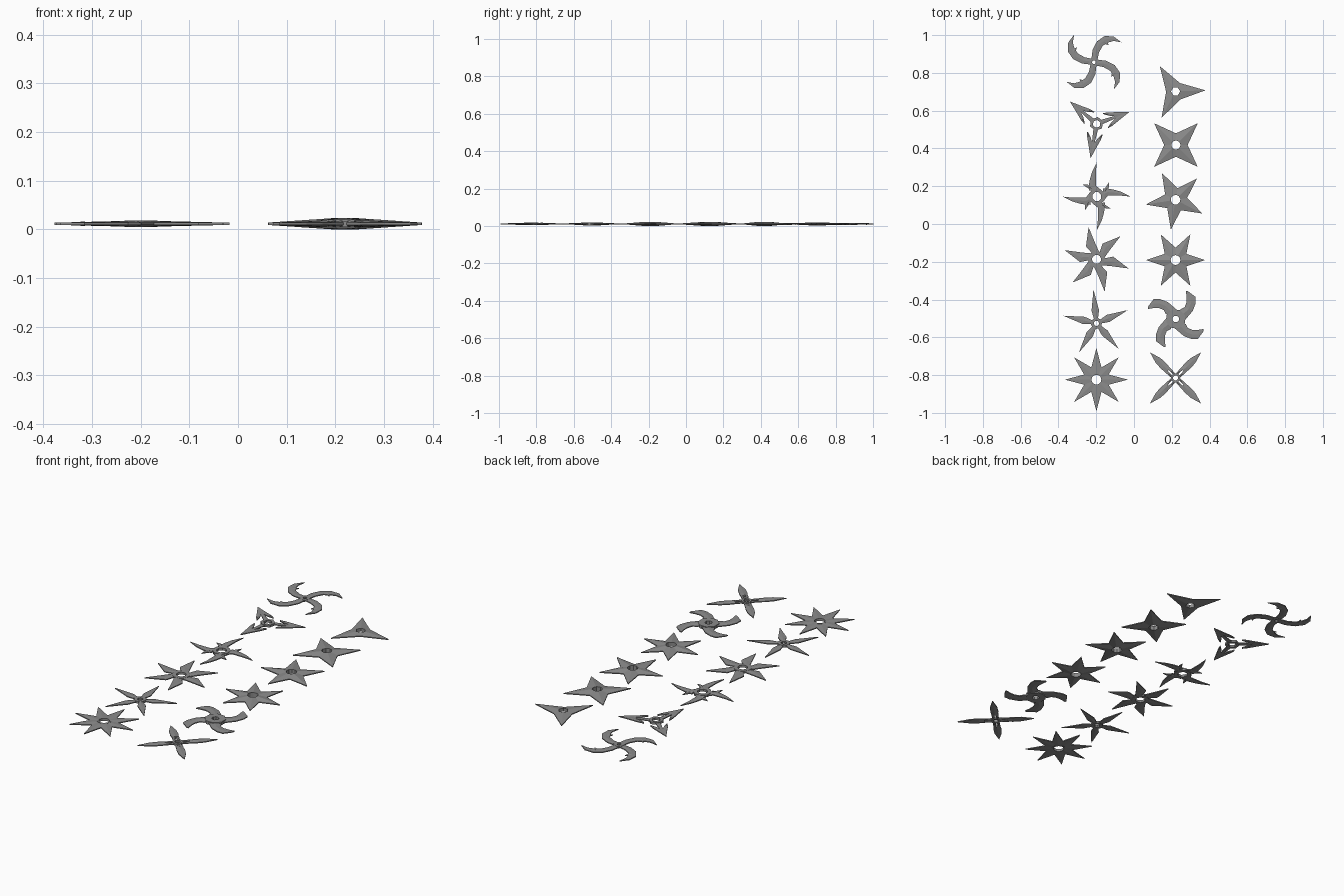
import bpy, bmesh
from math import cos, sin, radians, pi

if "Cube" in bpy.data.objects:
    bpy.data.objects.remove(bpy.data.objects["Cube"])

Z = 0.0115    # mid plane of every throwing star
E = 0.0025    # half thickness of the blade edges

steel = bpy.data.materials.new("dark_steel")
steel.diffuse_color = (0.26, 0.26, 0.26, 1)
steel.use_nodes = True
steel.node_tree.nodes["Principled BSDF"].inputs["Base Color"].default_value = steel.diffuse_color


def finish(bm, name, x, y):
    bmesh.ops.recalc_face_normals(bm, faces=bm.faces[:])
    me = bpy.data.meshes.new(name)
    bm.to_mesh(me)
    bm.free()
    me.materials.append(steel)
    ob = bpy.data.objects.new(name, me)
    ob.location = (x, y, Z)
    bpy.context.collection.objects.link(ob)


def pair(bm, x, y, h):
    """Matching vertices above and below the mid plane."""
    return bm.verts.new((x, y, h)), bm.verts.new((x, y, -h))


def band(bm, inner, outer):
    """Closed plate between two loops of (top, bottom) vertex pairs."""
    n = len(inner)
    for i in range(n):
        a, b, c, d = inner[i], outer[i], outer[(i + 1) % n], inner[(i + 1) % n]
        bm.faces.new((a[0], b[0], c[0], d[0]))
        bm.faces.new((a[1], d[1], c[1], b[1]))
        bm.faces.new((b[0], b[1], c[1], c[0]))
        bm.faces.new((a[0], d[0], d[1], a[1]))


def ring(bm, n, start, r_in, r_out, h):
    loops = [[], []]
    for i in range(n):
        a = radians(start) + i * 2 * pi / n
        for lst, r in zip(loops, (r_in, r_out)):
            lst.append(pair(bm, r * cos(a), r * sin(a), h))
    band(bm, *loops)


def ridged_star(name, x, y, n, start, tip, valley, hole, h, rim=None):
    """Pointed star with ridges running from the hole to the tips."""
    bm = bmesh.new()
    inner, outer = [], []
    for i in range(2 * n):
        a = radians(start) + i * pi / n
        r = valley if i % 2 else tip
        inner.append(pair(bm, hole * cos(a), hole * sin(a), h))
        outer.append(pair(bm, r * cos(a), r * sin(a), E))
    band(bm, inner, outer)
    if rim:
        ring(bm, *rim)
    finish(bm, name, x, y)


def blade(bm, sections, angle, h):
    """Loft (left x, left y, right x, right y) sections with a centre ridge."""
    c, s = cos(radians(angle)), sin(radians(angle))
    rows = []
    for i, (lx, ly, rx, ry) in enumerate(sections):
        k = i / (len(sections) - 1)
        hh = h + (E - h) * k
        if abs(lx - rx) + abs(ly - ry) < 1e-4:
            hh = E
        pts = ((lx, ly, E), ((lx + rx) / 2, (ly + ry) / 2, hh), (rx, ry, E))
        rows.append([pair(bm, c * px - s * py, s * px + c * py, z) for px, py, z in pts])
    for a, b in zip(rows, rows[1:]):
        for j in (0, 1):
            bm.faces.new((a[j][0], a[j + 1][0], b[j + 1][0], b[j][0]))
            bm.faces.new((a[j][1], b[j][1], b[j + 1][1], a[j + 1][1]))
        for j in (0, 2):
            bm.faces.new((a[j][0], b[j][0], b[j][1], a[j][1]))
    for r in (rows[0], rows[-1]):
        bm.faces.new((r[0][0], r[1][0], r[2][0], r[2][1], r[1][1], r[0][1]))
    bmesh.ops.remove_doubles(bm, verts=[v for r in rows for p in r for v in p], dist=1e-5)


def straight(*stations):
    """Sections along +x from (distance, left offset, right offset)."""
    return [(d, l, d, r) for d, l, r in stations]


def bladed_star(name, x, y, n, start, blades, h, hub):
    bm = bmesh.new()
    ring(bm, *hub)
    for i in range(n):
        for b in blades:
            blade(bm, b, start + i * 360 / n, h)
    finish(bm, name, x, y)


def scaled(*rows):
    return [tuple(v * 0.00529 for v in r) for r in rows]


# Plain pointed stars
ridged_star("three_point_star", 0.22, 0.702, 3, 2, 0.158, 0.050, 0.024, 0.0085)
ridged_star("four_point_star", 0.222, 0.418, 4, 45, 0.163, 0.062, 0.025, 0.0115)
ridged_star("five_point_star", 0.22, 0.128, 5, 45, 0.160, 0.062, 0.026, 0.0115)
ridged_star("six_point_star", 0.22, -0.191, 6, 0, 0.157, 0.066, 0.026, 0.0115)
ridged_star("eight_point_star", -0.199, -0.824, 8, 0, 0.167, 0.070, 0.028, 0.006,
            (16, 0, 0.026, 0.034, 0.0065))

# Broad hooked star
hook = scaled((4, 7, 6, -5), (5, 10, 11, 1), (9, 12, 17, 8), (11, 17, 20, 16),
              (11, 22, 20, 22), (10, 28, 12, 28))
bladed_star("hooked_star", 0.221, -0.503, 4, 0, [hook], 0.008,
            (8, 22.5, 0.018, 0.052, 0.0085))

# Crossed leaf star with split blade roots
leaf_x = straight((0.056, 0.016, -0.016), (0.085, 0.020, -0.020),
                  (0.130, 0.018, -0.018), (0.192, 0, 0))
root = straight((0.018, 0.015, 0.004), (0.040, 0.017, 0.004), (0.066, 0.018, 0.003))
root_m = [(c, -d, a, -b) for a, b, c, d in root]
bladed_star("crossed_leaf_star", 0.22, -0.815, 4, 45, [leaf_x, root, root_m], 0.007,
            (8, 22.5, 0.014, 0.026, 0.006))

# Five leaf star
leaf = straight((0.022, 0.010, -0.010), (0.068, 0.020, -0.020), (0.180, 0, 0))
bladed_star("five_leaf_star", -0.199, -0.526, 5, 23, [leaf], 0.006,
            (10, 5, 0.014, 0.030, 0.006))

# Six blade pinwheel
vane = straight((0.030, 0.012, -0.024), (0.080, 0.038, -0.014), (0.176, 0, 0))
bladed_star("six_blade_pinwheel", -0.198, -0.187, 6, 44, [vane], 0.006,
            (12, 14, 0.024, 0.044, 0.006))

# Four blade pinwheel with back spikes
fin = scaled((-8, 6, 4, 7), (-8, 11, -1, 11), (-7, 17, -1, 17), (-5, 24, -1, 24),
             (0, 34, 0, 34))
spike = scaled((-4, 6, -6, 10), (-8, 8, -9, 12), (-14, 12, -14, 12))
bladed_star("four_blade_pinwheel", -0.197, 0.145, 4, 0, [fin, spike], 0.006,
            (8, 22.5, 0.025, 0.045, 0.006))

# Three arrow star
barb = [(0.050, 0.042, 0.050, 0.038), (0.078, 0.037, 0.075, 0.019),
        (0.120, 0.022, 0.115, 0), (0.185, 0, 0.185, 0)]
barb_m = [(c, -d, a, -b) for a, b, c, d in barb]
shaft = straight((0.030, 0.012, -0.012), (0.075, 0.009, -0.009), (0.130, 0.004, -0.004))
bladed_star("three_arrow_star", -0.198, 0.53, 3, 20, [barb, barb_m, shaft], 0.005,
            (6, 20, 0.021, 0.037, 0.006))

# Swirl star with small barbs on the curved arms
arm = [(-0.014, 0.012, 0.018, 0.010), (-0.007, 0.065, 0.026, 0.050),
       (0.016, 0.110, 0.046, 0.086), (0.056, 0.138, 0.076, 0.104),
       (0.104, 0.136, 0.104, 0.112), (0.145, 0.105, 0.145, 0.105)]
tooth = [(0.064, 0.118, 0.045, 0.100), (0.078, 0.090, 0.078, 0.090)]
bladed_star("swirl_star", -0.212, 0.857, 4, 0, [arm, tooth], 0.005,
            (8, 22.5, 0.010, 0.026, 0.005))
